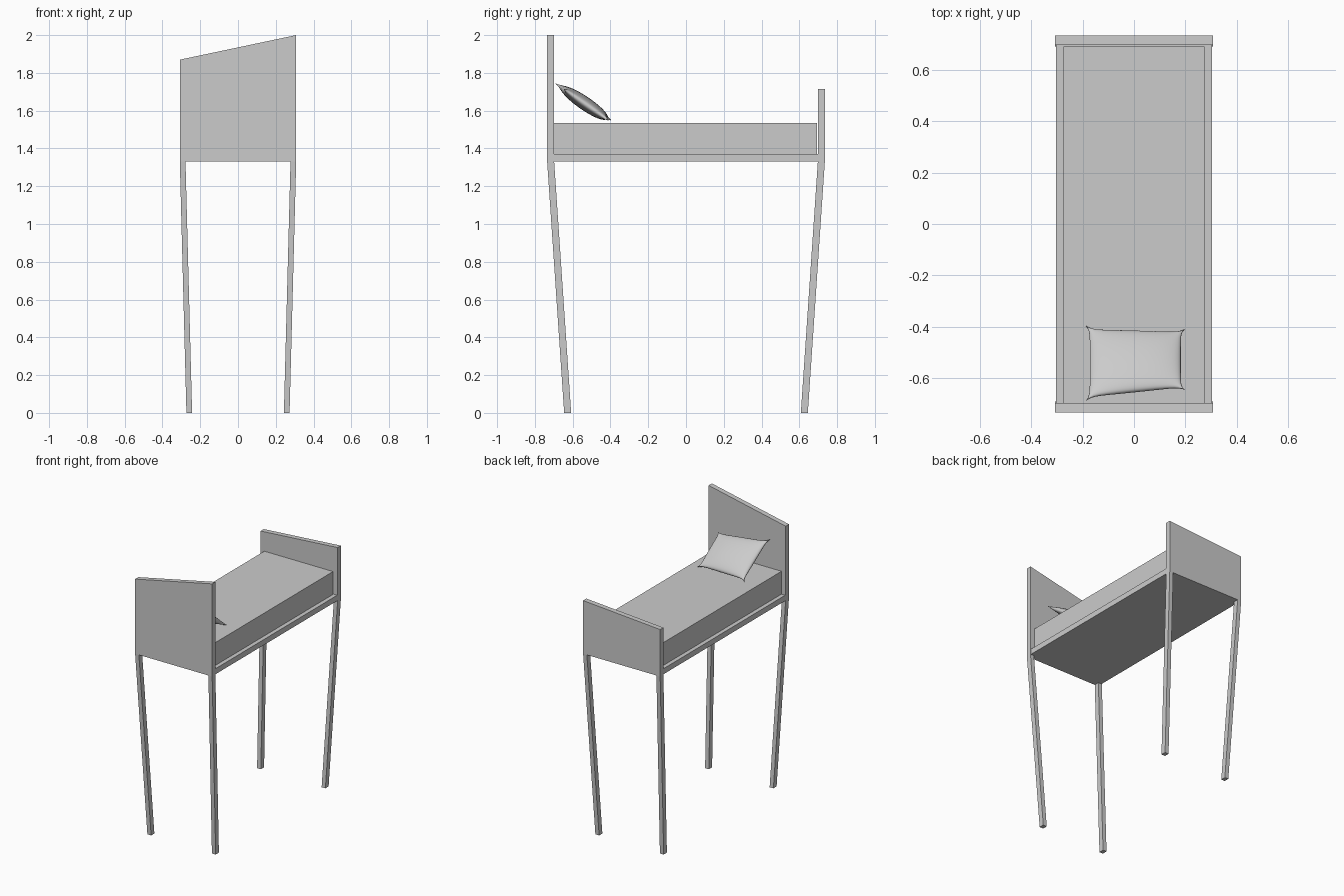
import bpy, bmesh, math
from mathutils import Vector

cube = bpy.data.objects.get("Cube")
if cube:
    bpy.data.objects.remove(cube, do_unlink=True)

grey = bpy.data.materials.new("light_grey")
grey.use_nodes = True
grey.diffuse_color = (0.6, 0.6, 0.6, 1)
grey.node_tree.nodes["Principled BSDF"].inputs["Base Color"].default_value = (0.6, 0.6, 0.6, 1)


def finish(name, bm):
    bmesh.ops.recalc_face_normals(bm, faces=bm.faces)
    mesh = bpy.data.meshes.new(name)
    bm.to_mesh(mesh)
    bm.free()
    mesh.materials.append(grey)
    obj = bpy.data.objects.new(name, mesh)
    bpy.context.collection.objects.link(obj)
    return obj


def block(name, x, y, z, reshape=None):
    """Box between (min, max) pairs; reshape may move each corner."""
    bm = bmesh.new()
    bmesh.ops.create_cube(bm, size=1)
    for v in bm.verts:
        v.co = Vector([r[1] if c > 0 else r[0] for c, r in zip(v.co, (x, y, z))])
        if reshape:
            reshape(v.co)
    return finish(name, bm)


BASE, W, L, T = 1.33, 0.308, 0.735, 0.037


def slanted_top(low, high):
    def reshape(co):
        if co.z > BASE + 0.01:
            co.z = low if co.x < 0 else high
    return reshape


# End boards with sloping tops
block("headboard", (-W, W), (-L, -L + T), (BASE, 2), slanted_top(1.87, 2.0))
block("footboard", (-W, W), (L - T, L), (BASE, 1.7), slanted_top(1.67, 1.715))

# Base and mattress
block("bed_base", (-0.305, 0.305), (-L + T, L - T), (BASE, 1.37))
block("mattress", (-0.275, 0.275), (-L + T, L - T - 0.005), (1.37, 1.535))

# Legs leaning inwards towards the floor
for sx, side in ((-1, "right"), (1, "left")):
    for sy, end in ((-1, "front"), (1, "back")):
        def lean(co):
            if co.z < 0.01:
                co.x -= sx * 0.035
                co.y -= sy * 0.09
        block(f"{end}_{side}_leg", sorted((sx * 0.278, sx * W)),
              sorted((sy * (L - T), sy * L)), (0, BASE), lean)

# Pillow: two puffed sheets sharing a pinched outline, resting on the headboard
low_a, low_b = Vector((-0.19, -0.395, 1.548)), Vector((0.2, -0.41, 1.548))
top_a, top_b = Vector((-0.19, -0.692, 1.745)), Vector((0.2, -0.648, 1.715))
normal = (low_b - low_a).cross(low_a - top_a).normalized()
if normal.z < 0:
    normal.negate()
N = 24
bm = bmesh.new()
for sign in (-1, 1):
    rows = []
    for i in range(N + 1):
        row = []
        for j in range(N + 1):
            u = math.sin(math.pi * (i / N - 0.5))
            v = math.sin(math.pi * (j / N - 0.5))
            puff = 0.036 * max(0, (1 - u * u) * (1 - v * v)) ** 0.42
            s = (1 + u * (1 - 0.09 * (1 - abs(v) ** 9))) / 2
            t = (1 + v * (1 - 0.12 * (1 - abs(u) ** 9))) / 2
            p = low_a.lerp(low_b, s).lerp(top_a.lerp(top_b, s), t)
            row.append(bm.verts.new(p + normal * sign * puff))
        rows.append(row)
    for i in range(N):
        for j in range(N):
            bm.faces.new((rows[i][j], rows[i + 1][j], rows[i + 1][j + 1], rows[i][j + 1]))
bmesh.ops.remove_doubles(bm, verts=bm.verts, dist=0.0002)
pillow = finish("pillow", bm)
for poly in pillow.data.polygons:
    poly.use_smooth = True
